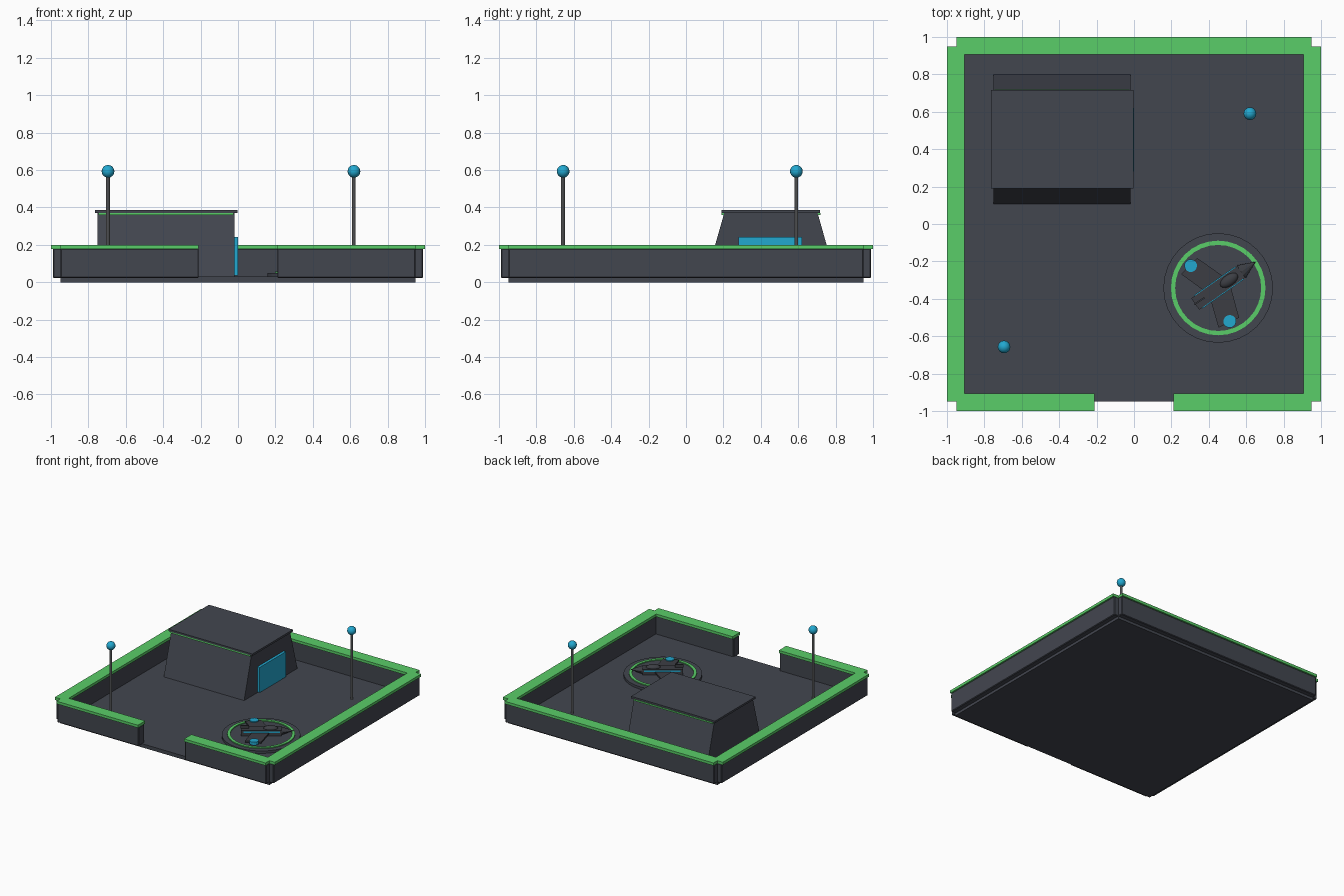
import bpy, bmesh, math
from mathutils import Matrix, Vector

if "Cube" in bpy.data.objects:
    bpy.data.objects.remove(bpy.data.objects["Cube"])


def material(name, rgb):
    m = bpy.data.materials.new(name)
    m.diffuse_color = (*rgb, 1)
    m.use_nodes = True
    m.node_tree.nodes["Principled BSDF"].inputs["Base Color"].default_value = m.diffuse_color
    return m


SLATE = material("slate", (0.055, 0.061, 0.078))
HULL = material("dark_hull", (0.045, 0.048, 0.057))
GREEN = material("green", (0.102, 0.61, 0.138))
CYAN = material("cyan", (0.016, 0.392, 0.631))
STEEL = material("steel", (0.25, 0.26, 0.27))

# Ship frame: local +x is the nose, sitting on the pad
PAD = Vector((0.45, -0.342, 0))
SHIP = Matrix.Translation(PAD) @ Matrix.Rotation(math.radians(35), 4, 'Z')


def finish(name, bm, mat, frame=None, smooth=False):
    bmesh.ops.recalc_face_normals(bm, faces=bm.faces)
    me = bpy.data.meshes.new(name)
    bm.to_mesh(me)
    bm.free()
    me.materials.append(mat)
    ob = bpy.data.objects.new(name, me)
    bpy.context.collection.objects.link(ob)
    if frame is not None:
        ob.matrix_world = frame
    if smooth:
        for p in me.polygons:
            p.use_smooth = True
    return ob


def box(name, x, y, z, mat, frame=None, bevel=0):
    bm = bmesh.new()
    bmesh.ops.create_cube(bm, size=1)
    for v in bm.verts:
        for i, (a, b) in enumerate((x, y, z)):
            v.co[i] = a if v.co[i] < 0 else b
    ob = finish(name, bm, mat, frame)
    if bevel:
        mod = ob.modifiers.new("edge", 'BEVEL')
        mod.width = bevel
        mod.segments = 1
    return ob


def prism(name, profile, depth, mat, frame=None):
    """Extrude a closed 3D profile along the depth vector."""
    bm = bmesh.new()
    face = bm.faces.new([bm.verts.new(p) for p in profile])
    ext = bmesh.ops.extrude_face_region(bm, geom=[face])
    moved = [g for g in ext["geom"] if isinstance(g, bmesh.types.BMVert)]
    bmesh.ops.translate(bm, verts=moved, vec=depth)
    return finish(name, bm, mat, frame)


def cylinder(name, r, centre, z0, z1, mat, sides, frame=None):
    bm = bmesh.new()
    bmesh.ops.create_cone(bm, cap_ends=True, segments=sides, radius1=r, radius2=r, depth=z1 - z0)
    bmesh.ops.translate(bm, verts=bm.verts, vec=(centre[0], centre[1], (z0 + z1) / 2))
    return finish(name, bm, mat, frame)


def ball(name, centre, size, mat, frame=None):
    bm = bmesh.new()
    bmesh.ops.create_uvsphere(bm, u_segments=16, v_segments=10, radius=1)
    bmesh.ops.scale(bm, verts=bm.verts, vec=size)
    bmesh.ops.translate(bm, verts=bm.verts, vec=centre)
    return finish(name, bm, mat, frame, smooth=True)


# Floor slab
box("floor", (-0.95, 0.95), (-0.95, 0.95), (0, 0.03), SLATE)


# Perimeter walls with green caps, gateway at the front
def wall(name, x, y, cap_x, cap_y):
    box(name, x, y, (0.022, 0.18), SLATE, bevel=0.005)
    box(name + "_cap", cap_x, cap_y, (0.178, 0.2), GREEN)


L, INN, OUT = 0.95, 0.915, 0.99
wall("back_wall", (-L, L), (INN, OUT), (-L, L), (0.905, 1))
wall("left_wall", (-OUT, -INN), (-L, L), (-1, -0.905), (-L, L))
wall("right_wall", (INN, OUT), (-L, L), (0.905, 1), (-L, L))
wall("front_wall_left", (-L, -0.21), (-OUT, -INN), (-L, -0.21), (-1, -0.905))
wall("front_wall_right", (0.21, L), (-OUT, -INN), (0.21, L), (-1, -0.905))

# Bunker with sloped front and back, overhanging roof and trim
prism("bunker", [(-0.75, 0.108, 0.03), (-0.75, 0.8, 0.03), (-0.75, 0.703, 0.372), (-0.75, 0.205, 0.372)],
      (0.73, 0, 0), SLATE)
box("bunker_roof", (-0.765, -0.002), (0.19, 0.716), (0.37, 0.386), SLATE)
box("front_trim", (-0.745, -0.025), (0.19, 0.21), (0.359, 0.371), GREEN)
box("back_trim", (-0.745, -0.025), (0.7, 0.72), (0.359, 0.371), GREEN)
box("bunker_door", (-0.03, 0.001), (0.28, 0.62), (0.035, 0.242), CYAN)

# Lamp posts
for name, pos in (("back_lamp", (0.62, 0.59)), ("front_lamp", (-0.695, -0.657))):
    cylinder(name + "_post", 0.01, pos, 0.03, 0.58, STEEL, 10)
    ball(name + "_bulb", (*pos, 0.593), (0.034,) * 3, CYAN)

# Landing pad and raised green ring
cylinder("landing_pad", 0.293, PAD, 0.03, 0.05, SLATE, 32)
bm = bmesh.new()
N, rings = 32, []
for i in range(N):
    a = math.tau * i / N
    rings.append([bm.verts.new((PAD.x + r * math.cos(a), PAD.y + r * math.sin(a), z))
                  for r, z in ((0.23, 0.048), (0.253, 0.048), (0.253, 0.058), (0.23, 0.058))])
for i in range(N):
    a, b = rings[i], rings[(i + 1) % N]
    for k in range(4):
        bm.faces.new((a[k], a[(k + 1) % 4], b[(k + 1) % 4], b[k]))
finish("pad_ring", bm, GREEN)

# Parked ship: body, nose, canopy and tail fin
box("ship_body", (-0.15, 0.152), (-0.037, 0.037), (0.055, 0.1), HULL, SHIP)
bm = bmesh.new()
bmesh.ops.create_cone(bm, cap_ends=True, segments=12, radius1=0.042, radius2=0, depth=0.095)
bmesh.ops.transform(bm, verts=bm.verts, matrix=Matrix.Rotation(math.pi / 2, 4, 'Y'))
bmesh.ops.scale(bm, verts=bm.verts, vec=(1, 1, 0.7))
bmesh.ops.translate(bm, verts=bm.verts, vec=(0.1975, 0, 0.08))
finish("ship_nose", bm, HULL, SHIP)
ball("ship_canopy", (0.071, 0, 0.1), (0.055, 0.03, 0.022), HULL, SHIP)
box("tail_fin", (-0.155, -0.09), (-0.004, 0.004), (0.1, 0.125), HULL, SHIP)

# Swept wings, engine pods and side stripes on both sides
for side, s in (("left", 1), ("right", -1)):
    prism(side + "_wing", [(-0.07, s * 0.03, 0.067), (0.06, s * 0.03, 0.067),
                           (0.0, s * 0.195, 0.067), (-0.12, s * 0.175, 0.067)],
          (0, 0, 0.012), HULL, SHIP)
    cylinder(side + "_engine", 0.034, (-0.052, s * 0.182), 0.06, 0.086, CYAN, 16, SHIP)
    y = sorted((s * 0.036, s * 0.042))
    box(side + "_stripe", (-0.13, 0.14), y, (0.082, 0.092), CYAN, SHIP)
